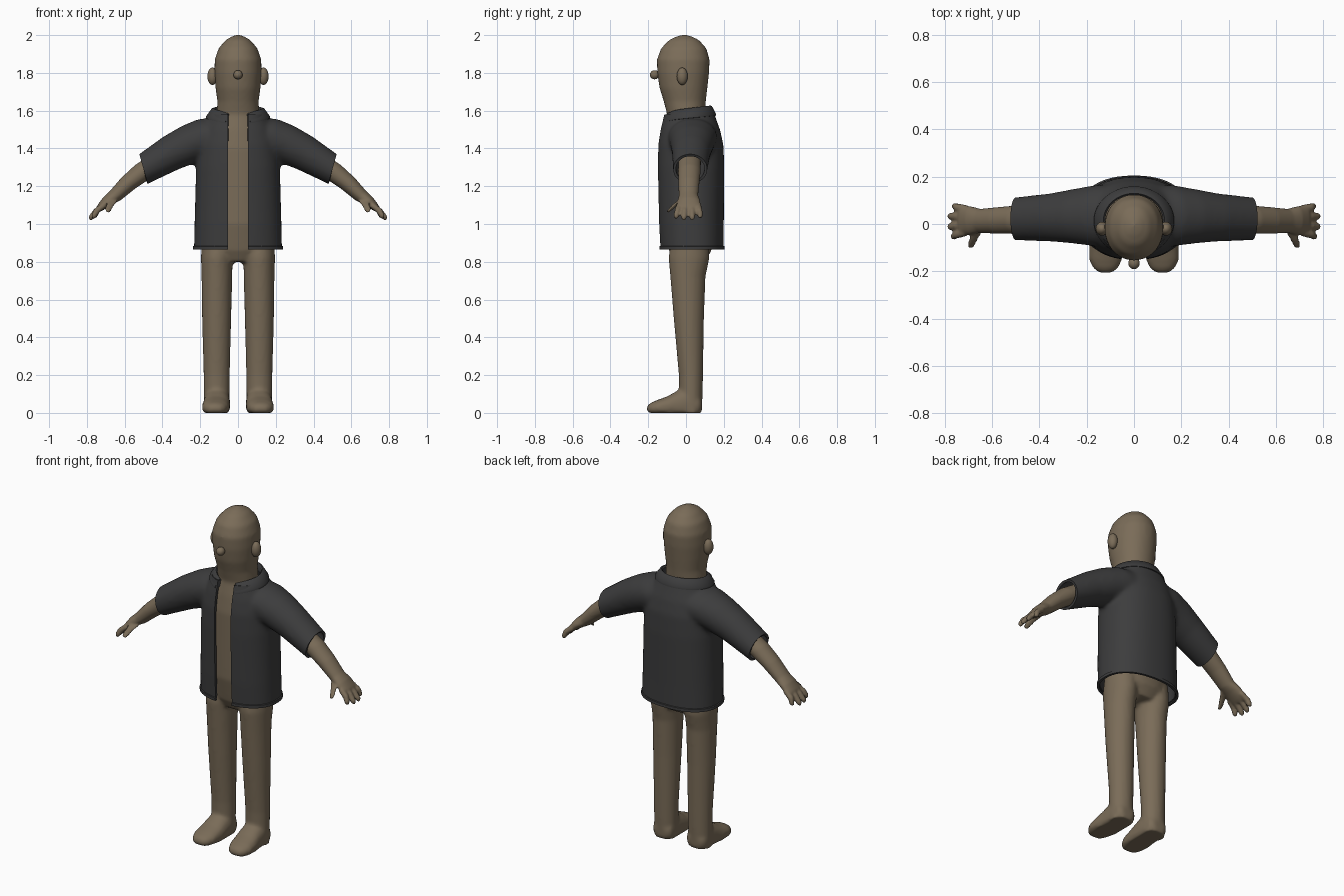
import bpy, bmesh, math
from mathutils import Vector

if "Cube" in bpy.data.objects:
    bpy.data.objects.remove(bpy.data.objects["Cube"])


def material(name, rgb):
    m = bpy.data.materials.new(name)
    m.diffuse_color = (*rgb, 1)
    m.use_nodes = True
    m.node_tree.nodes["Principled BSDF"].inputs["Base Color"].default_value = m.diffuse_color
    return m


SKIN = material("skin tan", (0.195, 0.15, 0.098))
CLOTH = material("charcoal cloth", (0.046, 0.046, 0.047))
X, Y, Z = Vector((1, 0, 0)), Vector((0, 1, 0)), Vector((0, 0, 1))


def loft(bm, rings, u, v, side=1, n=32, power=2.0, floor=False):
    """Closed tube through rings of (x, y, z, u radius, v radius)."""
    loops = []
    for x, y, z, ru, rv in rings:
        loop = []
        for i in range(n):
            a = 2 * math.pi * i / n
            c, s = math.cos(a), math.sin(a)
            p = Vector((x, y, z)) + u * ru * math.copysign(abs(c) ** (2 / power), c) \
                + v * rv * math.copysign(abs(s) ** (2 / power), s)
            loop.append(bm.verts.new((p.x * side, p.y, max(p.z, 0) if floor else p.z)))
        loops.append(loop)
    for a, b in zip(loops, loops[1:]):
        for i in range(n):
            j = (i + 1) % n
            bm.faces.new((a[i], a[j], b[j], b[i]))
    bm.faces.new(loops[0][::-1])
    bm.faces.new(loops[-1])


def add_object(name, bm, mat):
    bmesh.ops.recalc_face_normals(bm, faces=bm.faces[:])
    me = bpy.data.meshes.new(name)
    bm.to_mesh(me)
    bm.free()
    me.polygons.foreach_set("use_smooth", [True] * len(me.polygons))
    ob = bpy.data.objects.new(name, me)
    bpy.context.collection.objects.link(ob)
    me.materials.append(mat)
    return ob


def bake(ob, mat):
    dg = bpy.context.evaluated_depsgraph_get()
    me = bpy.data.meshes.new_from_object(ob.evaluated_get(dg))
    ob.modifiers.clear()
    ob.data = me
    me.materials.clear()
    me.materials.append(mat)
    me.polygons.foreach_set("use_smooth", [True] * len(me.polygons))


def fuse(ob, voxel, smooth, mat):
    """Blend overlapping lofts into one soft surface."""
    r = ob.modifiers.new("fuse", 'REMESH')
    r.mode = 'VOXEL'
    r.voxel_size = voxel
    r.use_smooth_shade = True
    s = ob.modifiers.new("soften", 'SMOOTH')
    s.factor, s.iterations = 0.5, smooth
    bake(ob, mat)


def sharpen(ob, angle):
    bpy.ops.object.select_all(action='DESELECT')
    ob.select_set(True)
    bpy.context.view_layer.objects.active = ob
    bpy.ops.object.shade_smooth_by_angle(angle=math.radians(angle))


# Torso and head in one column: z, half width, front y, back y
bm = bmesh.new()
column = [(.80, .12, -.06, .10), (.86, .185, -.09, .135), (1.0, .19, -.12, .15),
          (1.4, .19, -.127, .15), (1.5, .15, -.115, .13), (1.58, .113, -.10, .10),
          (1.65, .109, -.118, .105), (1.72, .119, -.14, .113), (1.8, .125, -.152, .122),
          (1.87, .123, -.154, .125), (1.93, .103, -.132, .108), (1.975, .064, -.088, .068),
          (1.993, .032, -.05, .03), (2.002, .008, -.02, .0)]
loft(bm, [(0, (f + b) / 2, z, w, (b - f) / 2) for z, w, f, b in column], X, Y, n=40, power=2.1)
# Legs and flat-soled feet
legs = [(.107, .02, .92, .085, .10), (.112, .016, .82, .084, .108), (.112, .01, .72, .081, .093),
        (.113, .015, .5, .077, .08), (.113, .026, .2, .069, .064),
        (.113, .026, .1, .068, .062), (.113, .024, .0, .068, .06)]
feet = [(.112, .085, .04, .04, .03), (.112, .065, .045, .062, .06), (.112, 0, .05, .07, .085),
        (.113, -.05, .04, .071, .075), (.117, -.1, .032, .073, .055), (.12, -.15, .027, .07, .042),
        (.12, -.188, .022, .052, .031), (.12, -.207, .02, .026, .016)]
for s in (1, -1):
    loft(bm, legs, X, Y, s)
    loft(bm, feet, X, Z, s, power=2.3, floor=True)
fuse(add_object("body_and_head", bm, SKIN), .011, 4, SKIN)

# Arms with palm, four fingers and thumb
bm = bmesh.new()
down = Vector((.78, 0, .62))
arm = [(.32, .02, 1.39, .06, .06), (.5, .018, 1.28, .06, .055), (.58, .015, 1.217, .056, .047),
       (.65, .013, 1.15, .051, .038), (.69, .015, 1.122, .06, .031), (.727, .017, 1.088, .064, .021),
       (.738, .017, 1.075, .055, .014)]
# Finger: base y, tip y, tip x, tip z
fingers = [(.065, .075, .763, 1.035), (.03, .033, .782, 1.025),
           (-.004, -.011, .782, 1.025), (-.036, -.052, .768, 1.033)]
for s in (1, -1):
    loft(bm, arm, Y, down, s)
    for y0, y1, x, z in fingers:
        loft(bm, [(.71, y0, 1.1, .016, .016), (.748, (y0 + y1) / 2, 1.07, .017, .017),
                  (x - .005, y1, z + .01, .015, .015), (x + .003, y1, z - .003, .008, .008)],
             Y, down, s, n=16)
    loft(bm, [(.655, -.015, 1.135, .025, .02), (.675, -.055, 1.105, .021, .02),
              (.688, -.085, 1.075, .018, .018), (.69, -.098, 1.06, .01, .01)],
         Vector((.6, .6, .5)).normalized(), Vector((.7, -.7, 0)).normalized(), s, n=16)
fuse(add_object("arms_and_hands", bm, SKIN), .007, 3, SKIN)


def ball(name, loc, size):
    bm = bmesh.new()
    bmesh.ops.create_uvsphere(bm, u_segments=24, v_segments=14, radius=1)
    for v in bm.verts:
        v.co = Vector(loc) + Vector(a * b for a, b in zip(v.co, size))
    add_object(name, bm, SKIN)


# Nose and ears
ball("nose", (0, -.166, 1.79), (.024, .025, .024))
for side, s in (("right", 1), ("left", -1)):
    ball("ear_" + side, (.135 * s, -.02, 1.782), (.027, .029, .046))

# Jacket: torso and short sleeves
bm = bmesh.new()
coat = [(.82, .234, -.135, .20), (1.0, .23, -.145, .20), (1.3, .222, -.152, .203),
        (1.42, .212, -.15, .198), (1.5, .19, -.138, .18), (1.56, .158, -.125, .158),
        (1.63, .13, -.11, .135)]
loft(bm, [(0, (f + b) / 2, z, w, (b - f) / 2) for z, w, f, b in coat], X, Y, n=48, power=2.3)
sleeve = [(.06, .035, 1.47, .13, .11), (.16, .035, 1.455, .13, .113), (.25, .033, 1.425, .116, .106),
          (.35, .028, 1.378, .102, .096), (.5, .022, 1.29, .091, .08), (.57, .02, 1.25, .088, .076)]
for s in (1, -1):
    loft(bm, sleeve, Y, Vector((.47, 0, .88)), s)
jacket = add_object("jacket", bm, CLOTH)
fuse(jacket, .012, 8, CLOTH)

# Open the hem, neck, front and cuffs with clean cuts
bm = bmesh.new()
bm.from_mesh(jacket.data)


def cut(co, no, keep):
    faces = [f for f in bm.faces if keep(f.calc_center_median())]
    geom = set(faces)
    for f in faces:
        geom.update(f.edges)
        geom.update(f.verts)
    bmesh.ops.bisect_plane(bm, geom=list(geom), dist=1e-5, plane_co=co, plane_no=no)


def remove(rule):
    bmesh.ops.delete(bm, geom=[f for f in bm.faces if rule(f.calc_center_median())], context='FACES')


for z in (.865, .884, 1.58):
    cut((0, 0, z), Z, lambda c: True)
remove(lambda c: c.z < .865 or c.z > 1.58)
for s in (1, -1):
    cut((.054 * s, 0, 0), X, lambda c: c.y < 0)
    co, no = Vector((.5 * s, 0, 1.29)), Vector((.96 * s, 0, -.27))
    cut(co, no, lambda c: c.x * s > .35)
    remove(lambda c: c.x * s > .35 and (c - co).dot(no) > 0)
remove(lambda c: abs(c.x) < .054 and c.y < 0)
# Raised hem band
for v in bm.verts:
    if v.co.z < .8835:
        v.co.x *= 1.025 if abs(v.co.x) > .06 else 1
        v.co.y = .03 + (v.co.y - .03) * 1.03
bm.to_mesh(jacket.data)
bm.free()
sol = jacket.modifiers.new("thickness", 'SOLIDIFY')
sol.thickness, sol.offset = .014, -1
bake(jacket, CLOTH)
sharpen(jacket, 40)

# Folded collar, open at the front: radial offset and height of its section
bm = bmesh.new()
section = [(-.012, -.01), (-.014, .03), (-.006, .037), (.004, .034),
           (.033, -.006), (.034, -.016), (.026, -.018)]
gap, steps, loops = .40, 56, []
for i in range(steps + 1):
    a = -math.pi / 2 + gap + (2 * math.pi - 2 * gap) * i / steps
    c, s = math.cos(a), math.sin(a)
    dip = 1.576 + .014 * s - .02 * max(0, -s) ** 4
    loops.append([bm.verts.new(((.136 + r) * c, .012 + (.122 + r * .75) * s, dip + h))
                  for r, h in section])
k = len(section)
for a, b in zip(loops, loops[1:]):
    for i in range(k):
        j = (i + 1) % k
        bm.faces.new((a[i], a[j], b[j], b[i]))
bm.faces.new(loops[0][::-1])
bm.faces.new(loops[-1])
sharpen(add_object("collar", bm, CLOTH), 50)
